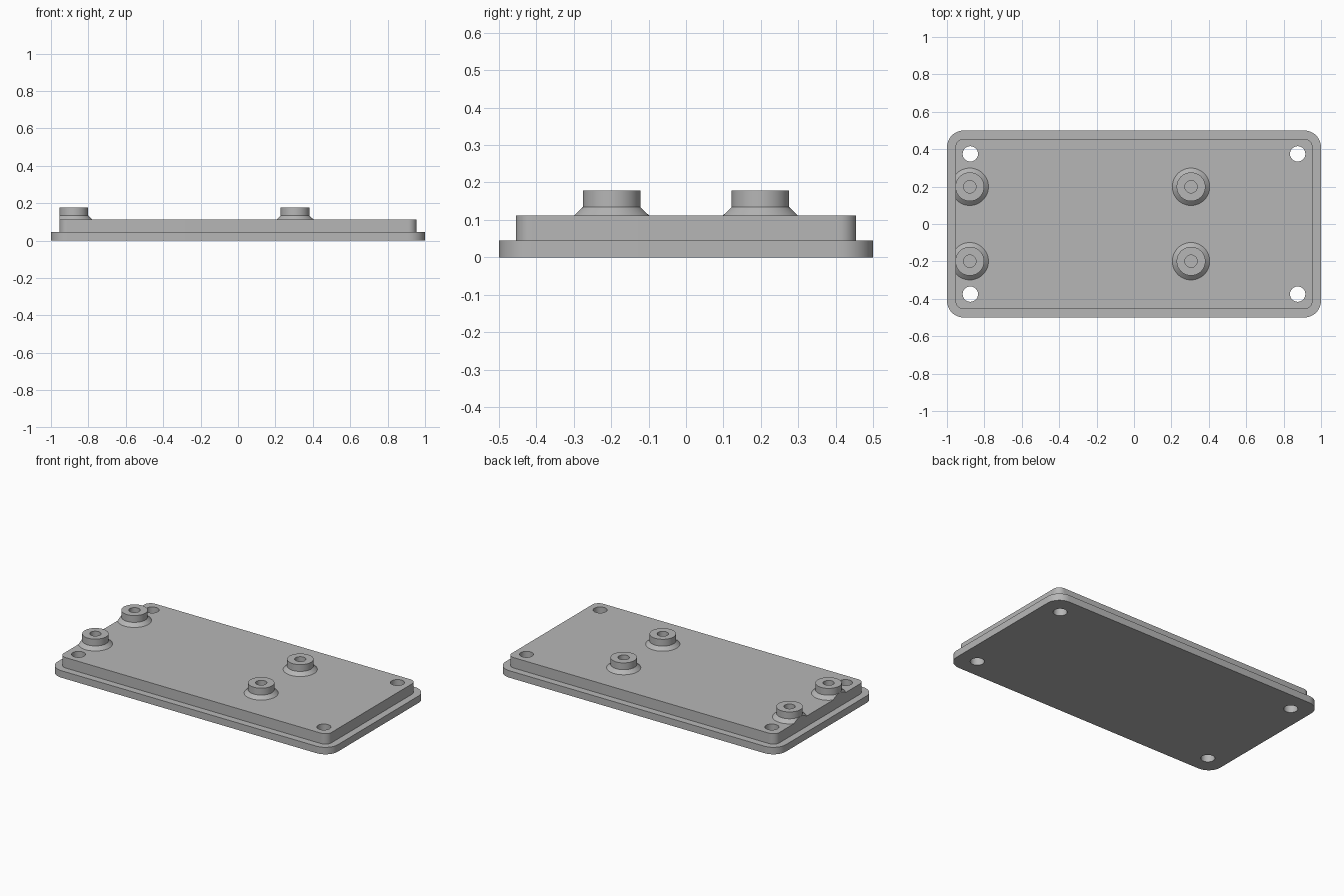
import bpy, bmesh
from math import cos, sin, pi, radians
from mathutils import Vector

cube = bpy.data.objects.get("Cube")
if cube:
    bpy.data.objects.remove(cube, do_unlink=True)

grey = bpy.data.materials.new("plain grey")
grey.use_nodes = True
COLOUR = (0.47, 0.47, 0.47, 1)
grey.diffuse_color = COLOUR
grey.node_tree.nodes["Principled BSDF"].inputs["Base Color"].default_value = COLOUR

RIM_TOP, DECK_TOP = 0.045, 0.112
DECK_X, DECK_Y = 0.955, 0.455
HOLES = [(x, y) for x in (-0.875, 0.875) for y in (-0.375, 0.375)]


def finish(bm, name):
    """Turn a bmesh into a smooth-shaded object with sharp edges kept."""
    bmesh.ops.recalc_face_normals(bm, faces=bm.faces)
    mesh = bpy.data.meshes.new(name)
    bm.to_mesh(mesh)
    bm.free()
    mesh.materials.append(grey)
    obj = bpy.data.objects.new(name, mesh)
    bpy.context.collection.objects.link(obj)
    return obj


def select(obj):
    bpy.ops.object.select_all(action='DESELECT')
    obj.select_set(True)
    bpy.context.view_layer.objects.active = obj


def extrude_outline(outline, z0, z1, name):
    bm = bmesh.new()
    face = bm.faces.new([bm.verts.new((x, y, z0)) for x, y in outline])
    top = bmesh.ops.extrude_face_region(bm, geom=[face], use_keep_orig=True)["geom"]
    verts = [g for g in top if isinstance(g, bmesh.types.BMVert)]
    bmesh.ops.translate(bm, verts=verts, vec=(0, 0, z1 - z0))
    return finish(bm, name)


def circle(cx, cy, r, n=48):
    return [(cx + r * cos(2 * pi * i / n), cy + r * sin(2 * pi * i / n)) for i in range(n)]


def rounded_rectangle(hx, hy, r, steps=12):
    points = []
    for q, (sx, sy) in enumerate([(1, 1), (-1, 1), (-1, -1), (1, -1)]):
        for i in range(steps + 1):
            a = (q + i / steps) * pi / 2
            points.append((sx * (hx - r) + r * cos(a), sy * (hy - r) + r * sin(a)))
    return points


def drilled_plate(name, hx, hy, r, z0, z1):
    """Rounded plate with four screw holes through its corners."""
    plate = extrude_outline(rounded_rectangle(hx, hy, r), z0, z1, name)
    for x, y in HOLES:
        cutter = extrude_outline(circle(x, y, 0.041), z0 - 0.1, z1 + 0.1, "hole_cutter")
        cutter.hide_render = True
        mod = plate.modifiers.new("hole", 'BOOLEAN')
        mod.operation, mod.solver, mod.object = 'DIFFERENCE', 'EXACT', cutter
        select(plate)
        bpy.ops.object.modifier_apply(modifier=mod.name)
        bpy.data.objects.remove(cutter, do_unlink=True)
    bpy.ops.object.shade_smooth_by_angle(angle=radians(30))


def standoff(name, x, y, n=48):
    """Hollow post with a flared foot, trimmed flush with the deck wall."""
    profile = [(0.033, DECK_TOP), (0.1, DECK_TOP), (0.077, 0.134),
               (0.077, 0.178), (0.033, 0.178)]
    bm = bmesh.new()
    rings = [[bm.verts.new((px, py, z)) for px, py in circle(x, y, r, n)] for r, z in profile]
    for a, b in zip(rings, rings[1:] + rings[:1]):
        for i in range(n):
            j = (i + 1) % n
            bm.faces.new((a[i], a[j], b[j], b[i]))
    if x - 0.1 < -DECK_X:
        cut = bmesh.ops.bisect_plane(bm, geom=bm.verts[:] + bm.edges[:] + bm.faces[:],
                                     plane_co=Vector((-DECK_X, 0, 0)),
                                     plane_no=Vector((-1, 0, 0)), clear_outer=True)
        rim = [g for g in cut["geom_cut"]
               if isinstance(g, bmesh.types.BMEdge) and g.is_boundary]
        bmesh.ops.holes_fill(bm, edges=rim, sides=0)
    post = finish(bm, name)
    select(post)
    bpy.ops.object.shade_smooth_by_angle(angle=radians(30))


# Stepped lid: wide rim below, raised deck above
drilled_plate("rim_plate", 1.0, 0.5, 0.09, 0, RIM_TOP)
drilled_plate("raised_deck", DECK_X, DECK_Y, 0.045, RIM_TOP, DECK_TOP)

# Four board posts
for end, x in (("right", -0.878), ("left", 0.305)):
    for side, y in (("front", -0.199), ("back", 0.199)):
        standoff(f"{side}_{end}_standoff", x, y)
